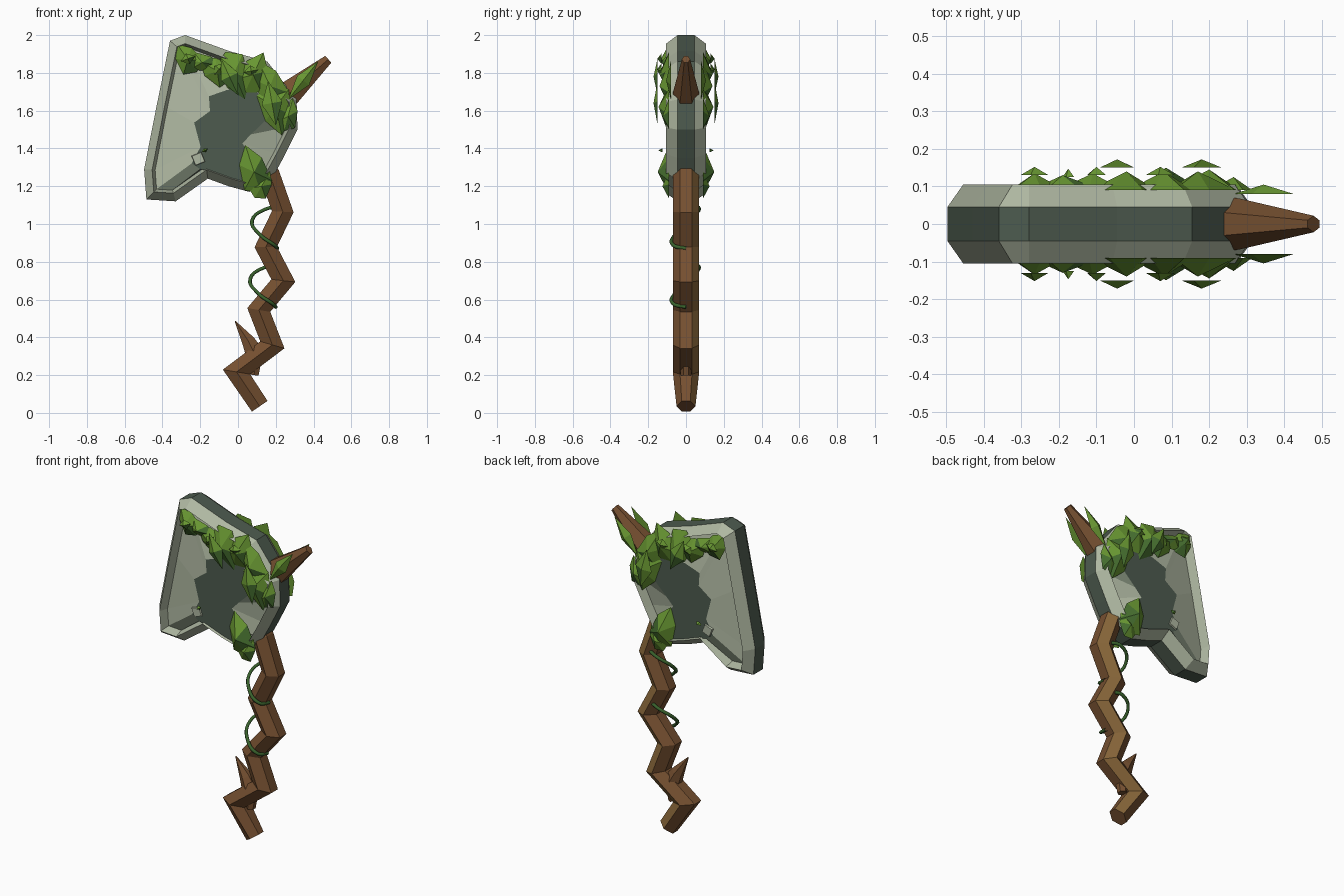
import bpy, bmesh, math
from mathutils import Vector

cube = bpy.data.objects.get("Cube")
if cube:
    bpy.data.objects.remove(cube)


def material(name, r, g, b):
    m = bpy.data.materials.new(name)
    m.use_nodes = True
    m.diffuse_color = (r, g, b, 1)
    m.node_tree.nodes["Principled BSDF"].inputs["Base Color"].default_value = (r, g, b, 1)
    return m


STONE = material("pale stone", 0.43, 0.48, 0.36)
MID_STONE = material("grey stone", 0.18, 0.22, 0.16)
DARK_STONE = material("dark stone", 0.075, 0.105, 0.078)
WOOD = material("brown wood", 0.18, 0.08, 0.03)
TAN_WOOD = material("tan wood", 0.25, 0.135, 0.042)
LEAF = material("leaf green", 0.14, 0.31, 0.032)
DARK_LEAF = material("dark leaf green", 0.06, 0.155, 0.028)
VINE = material("vine green", 0.04, 0.12, 0.025)


def finish(name, bm, *mats):
    bmesh.ops.recalc_face_normals(bm, faces=bm.faces)
    mesh = bpy.data.meshes.new(name)
    bm.to_mesh(mesh)
    bm.free()
    for m in mats:
        mesh.materials.append(m)
    obj = bpy.data.objects.new(name, mesh)
    bpy.context.collection.objects.link(obj)
    return obj


def bridge(bm, a, b, mat=0, special=(), special_mat=0):
    n = len(a)
    for i in range(n):
        j = (i + 1) % n
        face = bm.faces.new((a[i], a[j], b[j], b[i]))
        face.material_index = special_mat if i in special else mat


# Axe head: outline with the reach of the dark centre patch at each corner
OUTLINE = [(-.28, 2.0, .4), (-.36, 1.97, .27), (-.43, 1.63, .45), (-.497, 1.29, .3),
           (-.485, 1.13, .42), (-.33, 1.12, .5), (-.16, 1.24, .82), (-.05, 1.2, .85),
           (.06, 1.17, .85), (.18, 1.24, .72), (.24, 1.35, .3), (.315, 1.5, .36),
           (.31, 1.66, .72), (.155, 1.86, .65), (-.045, 1.915, .55)]
CENTRE = Vector((-.07, 1.46))
GREY_PANELS = (4, 5, 6, 11)
corners = [Vector(p[:2]) for p in OUTLINE]


def inset(d):
    out = []
    for i, p in enumerate(corners):
        a = (p - corners[i - 1]).normalized()
        b = (corners[(i + 1) % len(corners)] - p).normalized()
        na, nb = Vector((-a.y, a.x)), Vector((-b.y, b.x))
        out.append(p + (na + nb) * d / (1 + na.dot(nb)))
    return out


patch = [CENTRE + (p - CENTRE) * o[2] for p, o in zip(corners, OUTLINE)]
bm = bmesh.new()
edge_rings = []
for s in (-1, 1):
    rings = [[bm.verts.new((p.x, s * y, p.y)) for p in ring] for ring, y in
             ((corners, .045), (inset(.042), .105), (inset(.058), .05), (patch, .09))]
    bridge(bm, rings[0], rings[1])
    bridge(bm, rings[1], rings[2])
    bridge(bm, rings[2], rings[3], special=GREY_PANELS, special_mat=1)
    bm.faces.new(rings[-1]).material_index = 2
    edge_rings.append(rings[0])
bridge(bm, *edge_rings, mat=2)
finish("axe_head", bm, STONE, MID_STONE, DARK_STONE)


# Wooden limbs: six-sided tubes swept along a path in the x-z plane
def limb(name, path, tan_sides=()):
    """path entries: x, z, half width in the plane, half depth in y"""
    bm = bmesh.new()
    pts = [Vector((p[0], p[1])) for p in path]
    rings = []
    for i, (x, z, w, d) in enumerate(path):
        a = (pts[i] - pts[max(i - 1, 0)]).normalized()
        b = (pts[min(i + 1, len(pts) - 1)] - pts[i]).normalized()
        t = (a + b).normalized()
        w /= max(t.dot(b if b.length else a), .6)
        rings.append([bm.verts.new((x - t.y * w * u, d * v, z + t.x * w * u)) for u, v in
                      ((0, -1), (1, -.45), (1, .45), (0, 1), (-1, .45), (-1, -.45))])
    for a, b in zip(rings, rings[1:]):
        bridge(bm, a, b, special=tan_sides, special_mat=1)
    bm.faces.new(rings[0])
    bm.faces.new(rings[-1])
    return finish(name, bm, WOOD, TAN_WOOD)


HANDLE = [(.165, 1.27), (.237, 1.065), (.147, .878), (.24, .7), (.11, .545), (.182, .36), (-.008, .217)]
limb("handle", [(.155, 1.31, .04, .035)] + [(x, z, .053, .07) for x, z in HANDLE] + [(.115, .035, .05, .05)],
     tan_sides=(2,))
limb("top_spike", [(.2, 1.63, .08, .078), (.28, 1.70, .065, .068), (.478, 1.872, .024, .022)])
limb("handle_thorn", [(.09, .31, .05, .05), (.055, .38, .035, .035), (-.015, .485, .003, .003)])
limb("handle_stub", [(.1, .31, .03, .03), (.085, .2, .024, .03)])


# Leaves: folded low pyramids, one on each side of the axe, darker on the lower outer folds
def leaf(name, x, z, length, width, angle, height, base=.09, sides=6, notch=.8):
    turn = math.radians(angle)
    for s, side in ((-1, "front"), (1, "back")):
        bm = bmesh.new()
        apex = bm.verts.new((x, s * (base + height), z))
        rim = []
        for i in range(sides):
            a = math.tau * i / sides
            k = 1 if i % 2 == 0 else notch
            p = Vector((length * k * math.cos(a), width * k * math.sin(a)))
            p = Vector((p.x * math.cos(turn) - p.y * math.sin(turn),
                        p.x * math.sin(turn) + p.y * math.cos(turn)))
            rim.append(bm.verts.new((x + p.x, s * base, z + p.y)))
        for i in range(sides):
            face = bm.faces.new((apex, rim[i], rim[(i + 1) % sides]))
            out = (rim[i].co + rim[(i + 1) % sides].co) / 2 - apex.co
            facing = Vector((out.x, out.z)).normalized()
            face.material_index = int(facing.dot(Vector((.8, -.6))) > .6)
        bm.faces.new(rim)
        finish(name + "_" + side, bm, LEAF, DARK_LEAF)


LEAVES = [
    (-.265, 1.87, .1, .075, 125, .045), (-.19, 1.855, .11, .055, -10, .04),
    (-.11, 1.81, .11, .08, 150, .045), (-.02, 1.80, .15, .09, -68, .05),
    (.08, 1.79, .13, .09, 65, .05), (.17, 1.73, .15, .09, 115, .05),
    (.2, 1.62, .155, .1, -78, .055), (.265, 1.57, .1, .06, 75, .035)]
for i, spec in enumerate(LEAVES):
    leaf("leaf_%d" % (i + 1), *spec)
leaf("lower_leaf", .085, 1.275, .15, .09, 108, .06)
leaf("lower_leaf_small", .125, 1.2, .09, .06, 60, .035)
leaf("spike_leaf", .345, 1.76, .13, .05, 52, .025, base=.08, sides=4)

# Raised leaves standing clear of the larger ones
RAISED = [(-.265, 1.875, .04, .03, 20, .13), (-.1, 1.82, .04, .03, 50, .13),
          (.07, 1.81, .04, .03, 10, .13), (-.045, 1.78, .11, .05, -65, .15),
          (.18, 1.64, .12, .055, 100, .15), (-.175, 1.39, .018, .012, 30, .125)]
for i, (x, z, length, width, angle, y) in enumerate(RAISED):
    leaf("raised_leaf_%d" % (i + 1), x, z, length, width, angle, .022, base=y, sides=4, notch=1)

# Loose stone chips on the head
for s, side in ((-1, "front"), (1, "back")):
    bpy.ops.mesh.primitive_cone_add(vertices=4, radius1=.04, radius2=.036, depth=.012,
                                    location=(-.21, s * .093, 1.345),
                                    rotation=(-s * math.pi / 2, .4, 0))
    chip = bpy.context.object
    chip.name = "stone_chip_" + side
    chip.data.materials.append(STONE)

# Vine loops winding round the handle
for i, (dx, dz) in enumerate(((0, 0), (-.01, -.31))):
    curve = bpy.data.curves.new("vine_%d" % (i + 1), "CURVE")
    curve.dimensions = "3D"
    curve.bevel_depth = .01
    curve.bevel_resolution = 1
    curve.resolution_u = 5
    spline = curve.splines.new("BEZIER")
    path = [(.22, .04, 1.09), (.15, .07, 1.08), (.075, .02, 1.02), (.12, -.06, .94), (.19, -.07, .89), (.21, 0, .87)]
    spline.bezier_points.add(len(path) - 1)
    for bp, (x, y, z) in zip(spline.bezier_points, path):
        bp.co = (x + dx, y, z + dz)
        bp.handle_left_type = bp.handle_right_type = "AUTO"
    curve.materials.append(VINE)
    bpy.context.collection.objects.link(bpy.data.objects.new("vine_%d" % (i + 1), curve))
